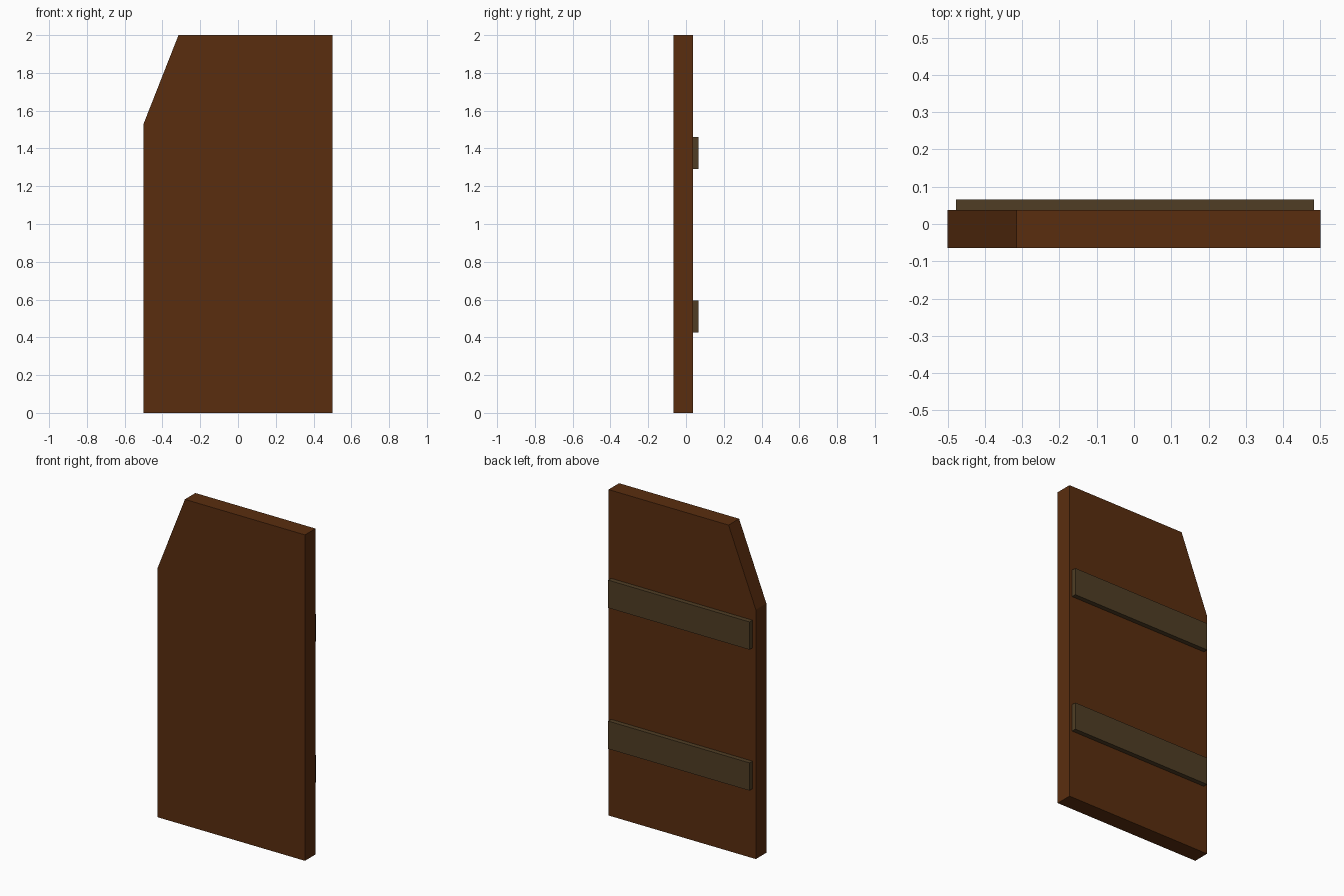
import bpy

if "Cube" in bpy.data.objects:
    bpy.data.objects.remove(bpy.data.objects["Cube"])


def material(name, rgb):
    mat = bpy.data.materials.new(name)
    mat.diffuse_color = (*rgb, 1.0)
    mat.use_nodes = True
    mat.node_tree.nodes["Principled BSDF"].inputs["Base Color"].default_value = mat.diffuse_color
    return mat


def extrude_profile(name, profile, y0, y1, mat):
    """Solid made from an x-z outline (counter-clockwise from the front)."""
    n = len(profile)
    verts = [(x, y, z) for y in (y0, y1) for x, z in profile]
    faces = [tuple(range(n)), tuple(range(2 * n - 1, n - 1, -1))]
    faces += [(i, i + n, (i + 1) % n + n, (i + 1) % n) for i in range(n)]
    mesh = bpy.data.meshes.new(name)
    mesh.from_pydata(verts, [], faces)
    mesh.materials.append(mat)
    obj = bpy.data.objects.new(name, mesh)
    bpy.context.collection.objects.link(obj)
    return obj


brown_wood = material("brown wood", (0.102, 0.027, 0.0048))
dull_wood = material("dull olive wood", (0.08, 0.048, 0.018))

# Door panel with one clipped top corner
outline = [(-0.5, 0), (0.5, 0), (0.5, 2), (-0.315, 2), (-0.5, 1.53)]
extrude_profile("door_panel", outline, -0.065, 0.037, brown_wood)

# Two battens across the back, seated slightly into the panel
for name, z0 in (("lower_batten", 0.425), ("upper_batten", 1.29)):
    z1 = z0 + 0.17
    rect = [(-0.477, z0), (0.482, z0), (0.482, z1), (-0.477, z1)]
    extrude_profile(name, rect, 0.03, 0.066, dull_wood)
